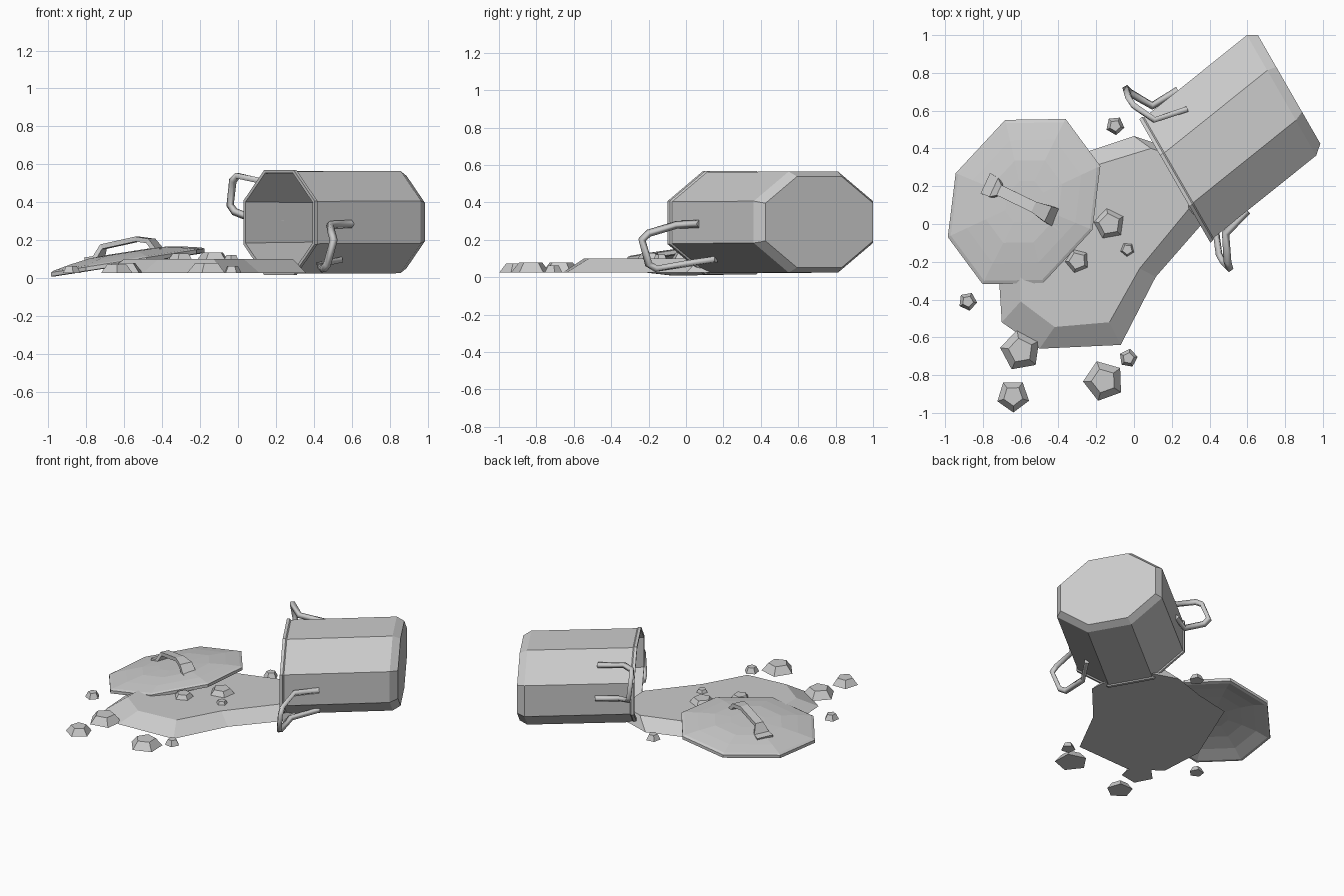
import bpy, bmesh, math
from mathutils import Vector, Matrix

if "Cube" in bpy.data.objects:
    bpy.data.objects.remove(bpy.data.objects["Cube"])

grey = bpy.data.materials.new("plain_grey")
grey.diffuse_color = (0.6, 0.6, 0.6, 1)
grey.use_nodes = True
grey.node_tree.nodes["Principled BSDF"].inputs["Base Color"].default_value = grey.diffuse_color


def make(name, bm):
    bmesh.ops.recalc_face_normals(bm, faces=bm.faces[:])
    me = bpy.data.meshes.new(name)
    bm.to_mesh(me)
    bm.free()
    me.materials.append(grey)
    ob = bpy.data.objects.new(name, me)
    bpy.context.collection.objects.link(ob)
    return ob


def loft(name, rings):
    """Skin a list of equal-length point rings and cap both ends."""
    bm = bmesh.new()
    loops = [[bm.verts.new(p) for p in r] for r in rings]
    n = len(loops[0])
    for a, b in zip(loops, loops[1:]):
        for i in range(n):
            j = (i + 1) % n
            bm.faces.new((a[i], a[j], b[j], b[i]))
    bm.faces.new(loops[0])
    bm.faces.new(loops[-1])
    return make(name, bm)


# Pot lying on its side: skewed frame (axis, sideways, up), octagon rings
R = Vector((0.216, 0.228, 0.292))
frame = Matrix(((0.605, 0.188, 0), (0.485, -0.327, 0), (0.003, 0, 0.277)))
K = math.tan(math.pi / 8)
octagon = [(1, -K), (1, K), (K, 1), (-K, 1), (-1, K), (-1, -K), (-K, -1), (K, -1)]
profile = [(0.92, 0.90), (0.0, 0.94), (0.0, 1.0), (0.025, 1.0), (0.035, 0.975),
           (0.934, 0.975), (1.0, 0.88)]
loft("pot", [[R + frame @ Vector((s, u * k, w * k)) for u, w in octagon]
             for s, k in profile])


# Pot handles: one bent bar, and its half turn about the pot axis
def bent_bar(name, pts, radius):
    cu = bpy.data.curves.new(name, 'CURVE')
    cu.dimensions = '3D'
    cu.bevel_depth = radius
    cu.bevel_resolution = 0
    cu.use_fill_caps = True
    sp = cu.splines.new('POLY')
    sp.points.add(len(pts) - 1)
    for p, q in zip(sp.points, pts):
        p.co = (*q, 1)
    cu.materials.append(grey)
    ob = bpy.data.objects.new(name, cu)
    bpy.context.collection.objects.link(ob)


grip = [Vector(p) for p in [
    (0.60, 0.07, 0.285), (0.485, -0.05, 0.28), (0.495, -0.20, 0.235),
    (0.505, -0.235, 0.20), (0.47, -0.20, 0.07), (0.45, -0.16, 0.045),
    (0.43, -0.01, 0.07), (0.54, 0.16, 0.095)]]
half_turn = frame @ Matrix.Diagonal((1, -1, -1)) @ frame.inverted()
bent_bar("right_pot_handle", grip, 0.021)
bent_bar("left_pot_handle", [R + half_turn @ (p - R) for p in grip], 0.021)

# Lid: shallow stepped octagon dome, tilted up toward the pot
half = [(-0.10, 0.432), (0.22, 0.437), (0.404, 0.188), (0.362, -0.15)]
outline = half + [(-x, -y) for x, y in half]
lid_profile = [(0.25, 0.045), (0.5, 0.04), (0.75, 0.025), (0.95, 0.0), (1, 0.003),
               (1, 0.024), (0.96, 0.032), (0.75, 0.05), (0.5, 0.066), (0.25, 0.07)]
loft("lid", [[(-0.582 + x * k, 0.119 + y * k, 0.068 + 0.156 * x * k + h)
              for x, y in outline] for k, h in lid_profile])

# Lid handle: flat strap, wider at its feet
path = [(-0.785, 0.215, 0.095, 0.06), (-0.735, 0.19, 0.105, 0.055),
        (-0.71, 0.177, 0.165, 0.03), (-0.53, 0.09, 0.205, 0.03),
        (-0.46, 0.055, 0.195, 0.045), (-0.42, 0.037, 0.145, 0.05),
        (-0.37, 0.012, 0.14, 0.055)]
side = Vector((0.42, 0.90, 0))
strap = []
for i, (x, y, z, w) in enumerate(path):
    a, b = path[max(i - 1, 0)], path[min(i + 1, len(path) - 1)]
    nrm = side.cross(Vector(b[:3]) - Vector(a[:3])).normalized() * 0.013
    c = Vector((x, y, z))
    strap.append([c + side * w + nrm, c - side * w + nrm,
                  c - side * w - nrm, c + side * w - nrm])
loft("lid_handle", strap)

# Spilled puddle: bottom outline and smaller raised top
low = [(-0.07, -0.64), (0.115, -0.28), (0.36, 0.0), (0.32, 0.36), (0.0, 0.465),
       (-0.235, 0.387), (-0.50, 0.33), (-0.72, -0.20), (-0.70, -0.52), (-0.50, -0.66)]
top = [(-0.13, -0.52), (0.03, -0.235), (0.29, 0.08), (0.27, 0.34), (0.09, 0.40),
       (-0.22, 0.305), (-0.44, 0.22), (-0.60, -0.15), (-0.60, -0.41), (-0.42, -0.545)]
loft("puddle", [[(x, y, 0.025) for x, y in low], [(x, y, 0.1) for x, y in top]])

# Food chunks: five-sided tapered lumps (x, y, base height, radius, turn)
chunks = [(-0.60, -0.67, 0.025, 0.11, 100), (-0.64, -0.91, 0.025, 0.088, 55),
          (-0.16, -0.83, 0.025, 0.11, 110), (-0.03, -0.71, 0.025, 0.05, 80),
          (-0.88, -0.41, 0.025, 0.05, 65), (-0.10, 0.52, 0.025, 0.05, 60),
          (-0.13, 0.0, 0.085, 0.095, 100), (-0.30, -0.195, 0.085, 0.075, 40),
          (-0.035, -0.135, 0.085, 0.045, 50)]
for n, (x, y, z, r, turn) in enumerate(chunks, 1):
    rings = []
    for k, h in ((1, 0), (0.6, 0.025 + 0.25 * r)):
        rings.append([(x + r * k * math.cos(math.radians(turn + 72 * i)),
                       y + r * k * math.sin(math.radians(turn + 72 * i)), z + h)
                      for i in range(5)])
    loft(f"food_chunk_{n}", rings)
